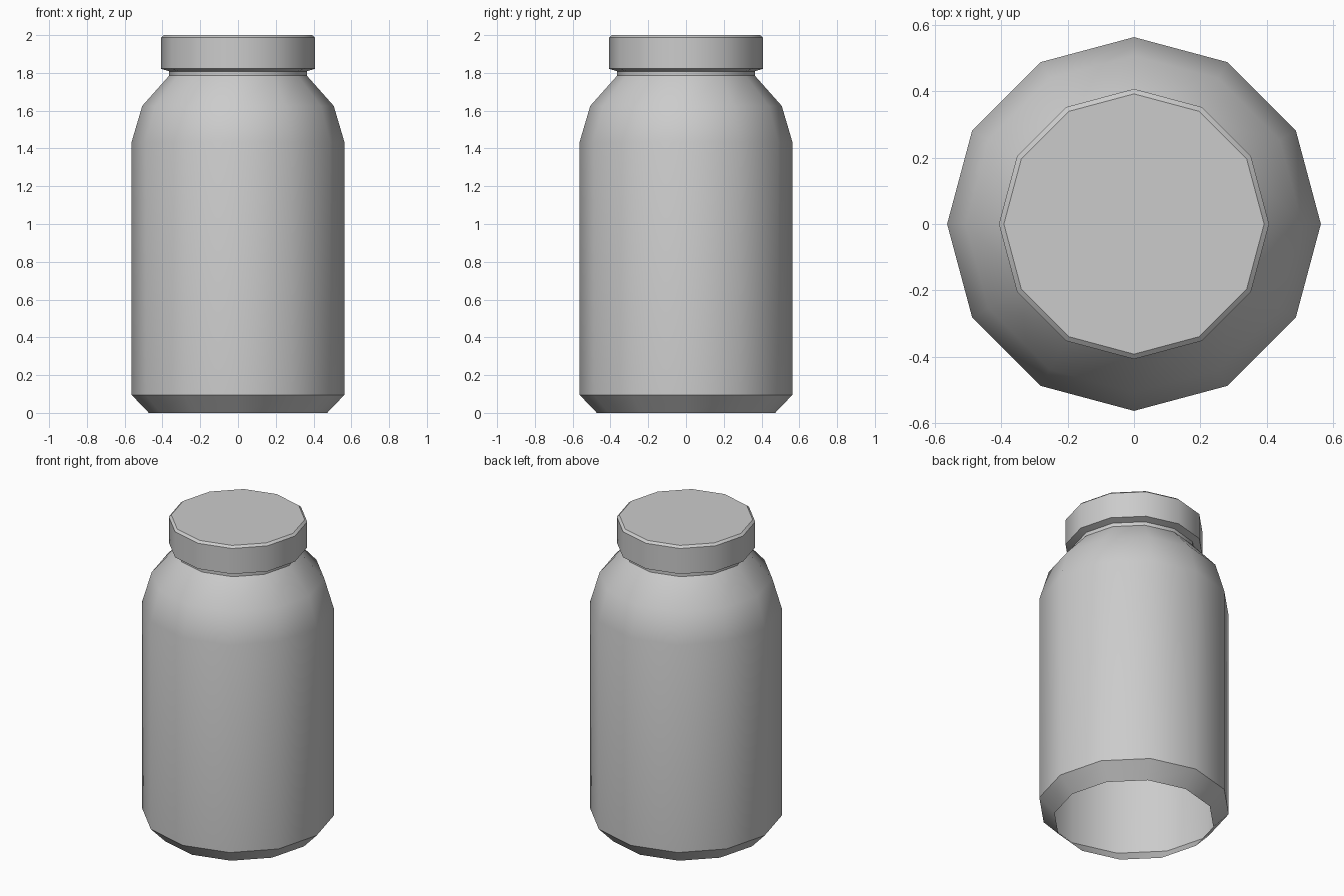
import bpy
import bmesh
from math import cos, sin, tau, radians

SIDES = 12

default_cube = bpy.data.objects.get("Cube")
if default_cube:
    bpy.data.objects.remove(default_cube, do_unlink=True)


def make_material(name, colour):
    mat = bpy.data.materials.new(name)
    mat.use_nodes = True
    mat.diffuse_color = colour
    mat.node_tree.nodes["Principled BSDF"].inputs["Base Color"].default_value = colour
    return mat


def lathe(name, profile, mat, cap_top=False):
    """Turn a (radius, height) profile, listed bottom to top, round the z axis."""
    bm = bmesh.new()
    rings = [[bm.verts.new((r * cos(tau * i / SIDES), r * sin(tau * i / SIDES), z))
              for i in range(SIDES)] for r, z in profile]
    for low, high in zip(rings, rings[1:]):
        for i in range(SIDES):
            j = (i + 1) % SIDES
            bm.faces.new((low[i], low[j], high[j], high[i]))
    if cap_top:
        bm.faces.new(rings[-1])
    mesh = bpy.data.meshes.new(name)
    bm.to_mesh(mesh)
    bm.free()
    mesh.materials.append(mat)
    obj = bpy.data.objects.new(name, mesh)
    bpy.context.collection.objects.link(obj)
    bpy.ops.object.select_all(action="DESELECT")
    obj.select_set(True)
    bpy.context.view_layer.objects.active = obj
    bpy.ops.object.shade_smooth_by_angle(angle=radians(35))
    return obj


grey = make_material("plain grey", (0.6, 0.6, 0.6, 1))

# Hollow jar, open underneath, with chamfered foot, rounded shoulder and neck
lathe("jar_body", [(0.472, 0), (0.563, 0.095), (0.563, 1.435), (0.507, 1.625),
                   (0.365, 1.785), (0.365, 1.81)], grey)

# Lid with sloped underside and a small bevel round the top
lathe("lid", [(0.355, 1.805), (0.407, 1.822), (0.407, 1.987), (0.392, 2.0)],
      grey, cap_top=True)
